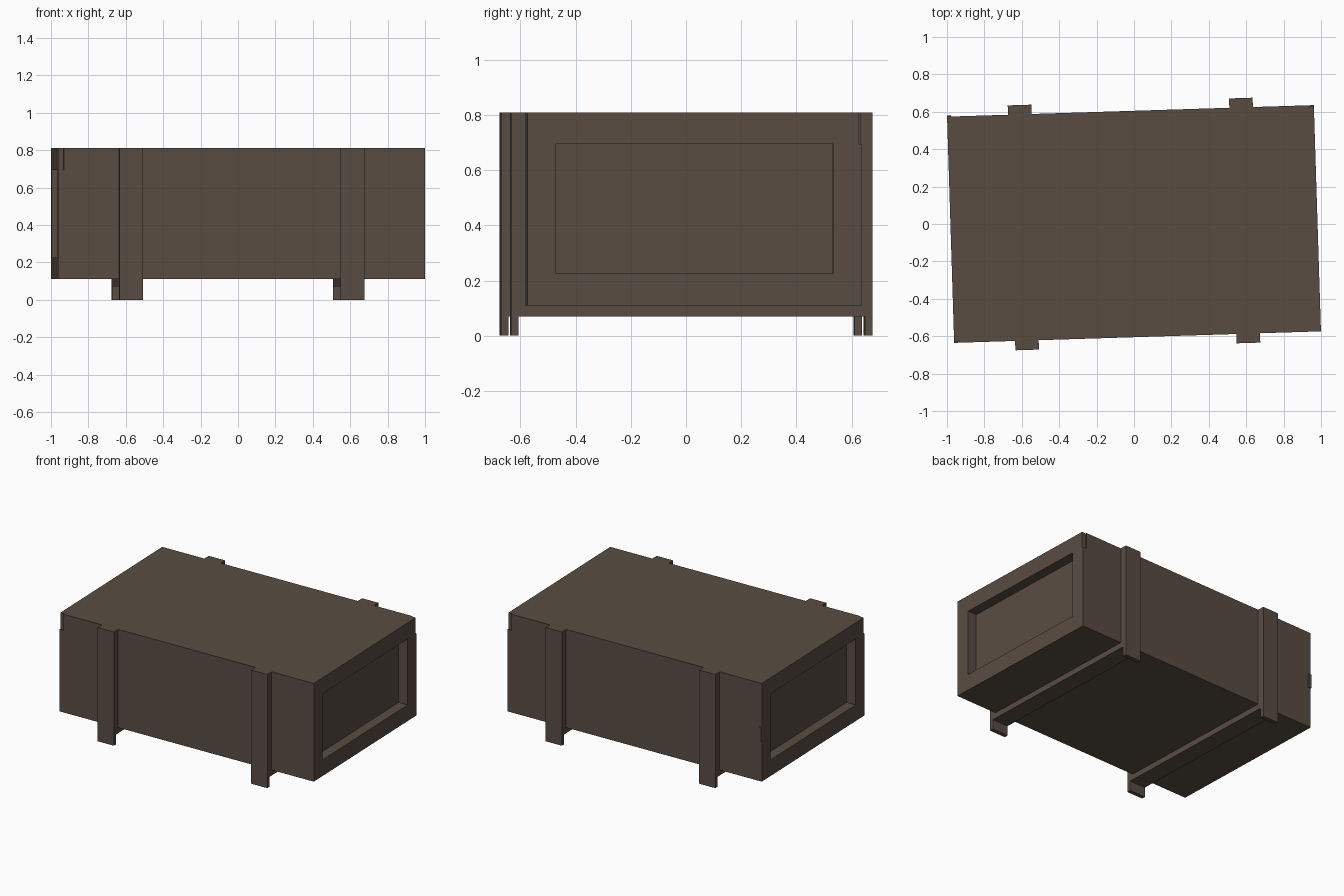
import bpy, bmesh, math
from mathutils import Matrix, Vector

cube = bpy.data.objects.get("Cube")
if cube:
    bpy.data.objects.remove(cube, do_unlink=True)

brown = bpy.data.materials.new("dark_brown_wood")
brown.use_nodes = True
color = (0.1, 0.073, 0.055, 1)
brown.diffuse_color = color
brown.node_tree.nodes["Principled BSDF"].inputs["Base Color"].default_value = color

YAW = Matrix.Rotation(math.radians(1.8), 4, 'Z')   # the crate sits slightly turned
LENGTH, HALF_W = 0.981, 0.605                      # half sizes of the body
BASE, TOP = 0.11, 0.81


def box(name, x, y, z):
    """Box from (min, max) ranges on each axis."""
    bm = bmesh.new()
    bmesh.ops.create_cube(bm, size=1)
    size = [r[1] - r[0] for r in (x, y, z)]
    mid = Vector([(r[0] + r[1]) / 2 for r in (x, y, z)])
    bmesh.ops.scale(bm, vec=size, verts=bm.verts)
    bmesh.ops.translate(bm, vec=mid, verts=bm.verts)
    mesh = bpy.data.meshes.new(name)
    bm.to_mesh(mesh)
    bm.free()
    mesh.materials.append(brown)
    ob = bpy.data.objects.new(name, mesh)
    ob.matrix_world = YAW
    bpy.context.collection.objects.link(ob)
    return ob


def span(a, b, side):
    return tuple(sorted((a * side, b * side)))


def cut(target, cutter):
    cutter.hide_render = True
    cutter.hide_set(True)
    mod = target.modifiers.new(cutter.name, 'BOOLEAN')
    mod.operation = 'DIFFERENCE'
    mod.solver = 'EXACT'
    mod.object = cutter


# Body with a recessed panel in each end and small corner notches
body = box("crate_body", (-LENGTH, LENGTH), (-HALF_W, HALF_W), (BASE, TOP))
for side, label in ((1, "left"), (-1, "right")):
    cut(body, box(label + "_panel_cutter", span(0.911, 1.1, side), (-0.502, 0.502), (0.225, 0.695)))
    cut(body, box(label + "_notch_cutter", span(0.951, 1.1, side), span(0.597, 0.7, side), (0.695, 0.9)))

# Small plate on the back right corner
box("corner_plate", (-LENGTH, -0.96), (0.6, 0.612), (0.4, 0.5))

# Upright battens ending in feet, joined by a runner under the body
for side, label in ((1, "left"), (-1, "right")):
    x = span(0.529, 0.655, side)
    box(label + "_runner", x, (-0.63, 0.63), (0.07, BASE))
    for face, end in ((-1, "front"), (1, "back")):
        box(f"{label}_{end}_batten", x, span(0.6, 0.655, face), (0.07, TOP))
        box(f"{label}_{end}_foot", x, span(0.628, 0.655, face), (0, 0.07))
